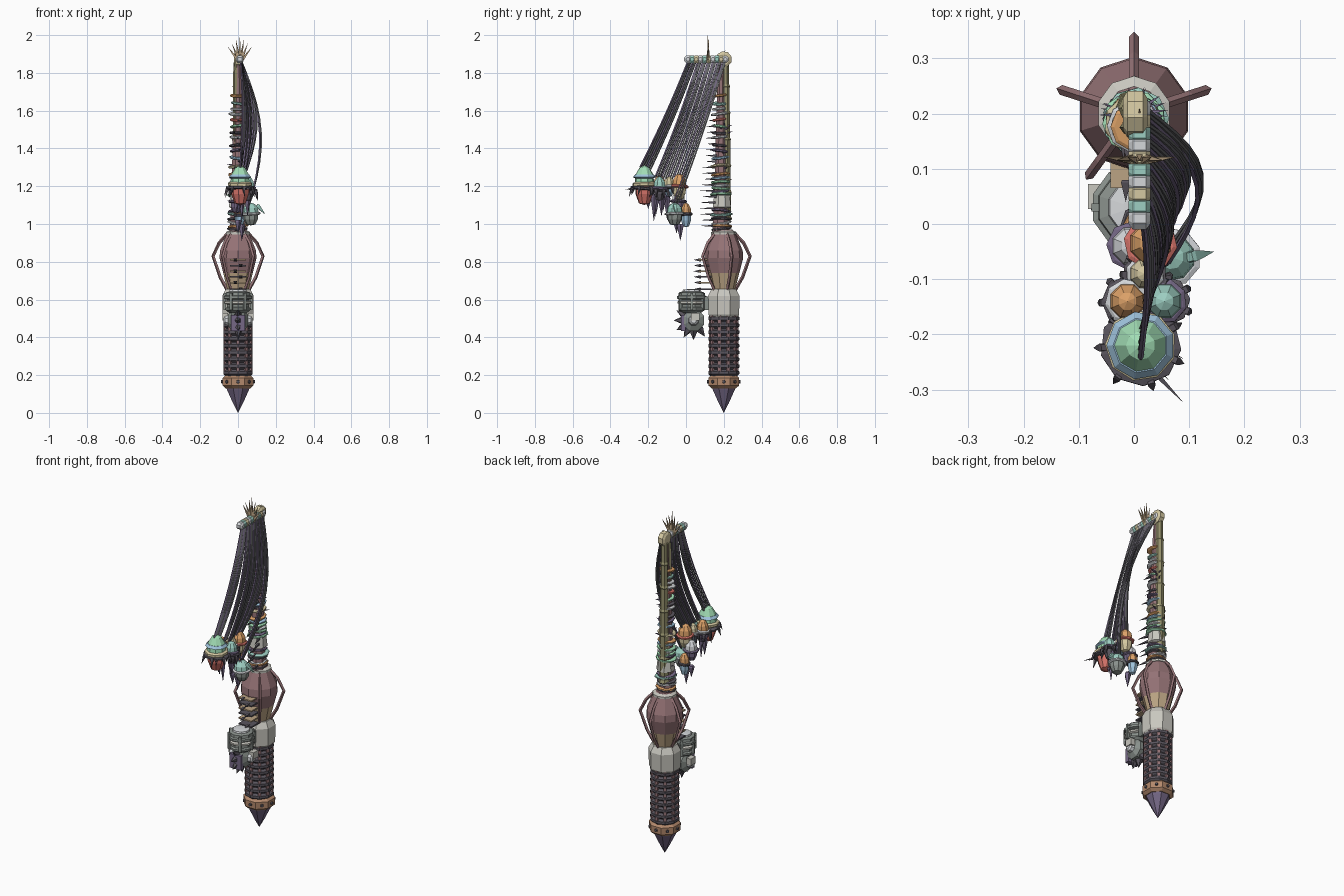
import bpy, bmesh, math, random
from mathutils import Vector, Matrix

if "Cube" in bpy.data.objects:
    bpy.data.objects.remove(bpy.data.objects["Cube"])

random.seed(4)
AX = 0.2  # y of the main axis
PAL = dict(dark=(.10, .09, .11), mauve=(.30, .17, .18), copper=(.45, .25, .15), bone=(.58, .57, .52),
           tan=(.50, .37, .23), olive=(.30, .28, .15), steel=(.25, .28, .26), violet=(.18, .14, .24),
           green=(.36, .72, .46), teal=(.34, .62, .54), orange=(.72, .36, .14), red=(.65, .17, .14),
           blue=(.35, .55, .72), pale=(.66, .68, .70), sand=(.66, .58, .36), cord=(.13, .13, .14))


def mat(c):
    m = bpy.data.materials.get(c)
    if not m:
        m = bpy.data.materials.new(c)
        m.diffuse_color = (*PAL[c], 1)
        m.use_nodes = True
        m.node_tree.nodes["Principled BSDF"].inputs["Base Color"].default_value = m.diffuse_color
    return m


def finish(name, bm, col):
    bmesh.ops.recalc_face_normals(bm, faces=bm.faces)
    me = bpy.data.meshes.new(name)
    bm.to_mesh(me)
    bm.free()
    me.materials.append(mat(col))
    ob = bpy.data.objects.new(name, me)
    bpy.context.collection.objects.link(ob)
    return ob


def aim(d):
    return Vector(d).to_track_quat('Z', 'Y').to_matrix().to_4x4()


def lathe(name, prof, loc, col, n=8, d=None):
    """Revolve (radius, height) pairs round an axis through loc."""
    bm = bmesh.new()
    M = Matrix.Translation(loc) @ (aim(d) if d else Matrix())
    rings = []
    for r, h in prof:
        if r < 1e-4:
            rings.append([bm.verts.new(M @ Vector((0, 0, h)))])
        else:
            rings.append([bm.verts.new(M @ Vector((r * math.cos(a), r * math.sin(a), h)))
                          for a in ((i + .5) * math.tau / n for i in range(n))])
    for a, b in zip(rings, rings[1:]):
        for i in range(n):
            f = [a[i % len(a)], a[(i + 1) % len(a)], b[(i + 1) % len(b)], b[i % len(b)]]
            f = list(dict.fromkeys(f))
            if len(f) > 2:
                bm.faces.new(f)
    for r in (rings[0], rings[-1]):
        if len(r) > 2:
            bm.faces.new(r)
    return finish(name, bm, col)


def spike(name, loc, d, r, col, n=4):
    L = Vector(d).length
    return lathe(name, [(r * .8, 0), (r, L * .12), (r * .6, L * .5), (0, L)], loc, col, n, d)


def ring(name, loc, R, h, col, n=9, tilt=.15):
    d = (random.uniform(-tilt, tilt), random.uniform(-tilt, tilt), 1)
    return lathe(name, [(R * .85, -h), (R, -h * .5), (R, h * .5), (R * .85, h)], loc, col, n, d)


def box(name, loc, size, col, rot=0):
    bm = bmesh.new()
    bmesh.ops.create_cube(bm, size=1, matrix=Matrix.Translation(loc) @ Matrix.Rotation(rot, 4, 'Z')
                          @ Matrix.Diagonal((*size, 1)))
    return finish(name, bm, col)


def tube(name, pts, r, col, res=0):
    cu = bpy.data.curves.new(name, 'CURVE')
    cu.dimensions, cu.bevel_depth, cu.bevel_resolution = '3D', r, res
    cu.use_fill_caps = True
    s = cu.splines.new('POLY')
    s.points.add(len(pts) - 1)
    for p, q in zip(s.points, pts):
        p.co = (*q, 1)
        s.use_smooth = False
    cu.materials.append(mat(col))
    ob = bpy.data.objects.new(name, cu)
    bpy.context.collection.objects.link(ob)


# Foot spike, collar with rivets, ribbed grip
base = (0, AX, 0)
lathe("foot_spike", [(0, 0), (.028, .05), (.062, .12), (.07, .14)], base, "violet")
lathe("collar", [(.07, .13), (.088, .145), (.088, .185), (.07, .2)], base, "copper")
for i in range(8):
    a = i * math.tau / 8
    d = (math.cos(a), math.sin(a), 0)
    lathe("rivet", [(.01, 0), (.008, .012)], (.077 * d[0], AX + .077 * d[1], .165), "dark", 6, d)
grip = []
for i in range(9):
    z = .195 + i * .036
    grip += [(.07, z), (.082, z + .01), (.082, z + .024), (.07, z + .034)]
lathe("grip", grip, base, "dark", 10)
for i in range(10):
    a = (i + .5) * math.tau / 10
    box("grip_strip", (.073 * math.cos(a), AX + .073 * math.sin(a), .36), (.012, .018, .31), "mauve", a)

# Bone coupling and bulb body
lathe("coupling", [(.075, .5), (.088, .52), (.09, .62), (.07, .655)], base, "bone")
lathe("bulb_lower", [(.058, .645), (.082, .74)], base, "tan", 10)
lathe("bulb_upper", [(.082, .74), (.103, .82), (.1, .86), (.062, .95), (.045, .97)], base, "mauve", 10)
lathe("bulb_rim", [(.05, .94), (.068, .945), (.068, .957), (.05, .965)], base, "bone", 10)
for i in range(5):
    a = math.pi / 2 + i * math.tau / 5
    P = [(.058, .95), (.105, .90), (.139, .83), (.1, .72), (.06, .65)]
    tube("cage_strut", [(r * math.cos(a), AX + r * math.sin(a), z) for r, z in P], .009, "mauve")

# Shaft: core plus olive cane at the back
lathe("shaft_core", [(.05, .95), (.042, 1.05), (.034, 1.3), (.026, 1.6), (.012, 1.88)], (0, AX - .015, 0), "mauve")
cane = []
for i in range(6):
    z, r = 1.02 + i * .14, .031 - i * .002
    cane += [(r, z), (r + .004, z + .008), (r - .002, z + .02), (r - .002, z + .135)]
lathe("shaft_cane", cane, (-.004, AX + .01, 0), "olive", 7)
lathe("cane_splint", [(.008, 1.25), (.014, 1.3), (.012, 1.8), (.004, 1.88)], (-.014, AX - .025, 0), "olive", 5)
lathe("shaft_bone", [(.03, 1.08), (.052, 1.09), (.045, 1.15), (.03, 1.16)], (0, AX - .01, 0), "bone")

# Coloured wraps up the shaft
cols = ["orange", "teal", "dark", "pale", "violet", "sand", "dark", "red", "green", "blue"]
z = .975
while z < 1.68:
    if not 1.09 < z < 1.15:
        t = (z - .97) / .7
        ring("shaft_wrap", (random.uniform(-.004, .004), AX - .012 - .012 * t, z),
             .058 - .018 * t + random.uniform(-.004, .006), .007, random.choice(cols))
    z += random.uniform(.014, .026) if z < 1.25 else random.uniform(.02, .045)

# Teeth along the front of bulb and shaft
for i, z in enumerate([.655, .69, .72, .75, .78, .81]):
    box("bulb_tooth", (0, .1, z), (.085, .07, .008), ["dark", "tan"][i % 2])
    spike("bulb_tooth_tip", (.015 * (-1) ** i, .08, z), (0, -.04, 0), .012, "dark")
for i in range(19):
    z = .99 + i * .031
    t = i / 18
    spike("shaft_thorn", (random.uniform(-.025, .025), AX - .03, z),
          (random.uniform(-.03, .03), -.105 + .05 * t + random.uniform(-.01, .01), 0), .009, "dark")
for i in range(14):
    a = random.uniform(-.6, 3.7)
    spike("side_thorn", (0, AX, random.uniform(1, 1.6)), (.062 * math.cos(a), .05 * math.sin(a), .01), .009, "violet")

# Reel on the front of the coupling
rc = (0, .03, 0)
lathe("reel_drum", [(.05, .53), (.07, .545), (.07, .555), (.06, .56), (.06, .6), (.078, .605),
                    (.078, .618), (.068, .622), (.066, .638), (.04, .645)], rc, "steel", 10)
lathe("reel_cap", [(.05, .636), (.046, .652), (.02, .655)], rc, "pale", 10)
ring("reel_band", (0, .03, .585), .074, .01, "bone", 10, 0)
for i in range(6):
    a = i * math.tau / 6
    box("reel_post", (.07 * math.cos(a), .03 + .07 * math.sin(a), .59), (.014, .014, .09), "steel", a)
box("reel_mount", (0, .1, .58), (.07, .1, .07), "steel")
lathe("reel_hub", [(.025, -.055), (.06, -.035), (.06, .035), (.025, .055)], (0, .04, .49), "steel", 8, (1, 0, 0))
for s in (-1, 1):
    lathe("reel_axle", [(.03, 0), (.025, .02), (.015, .028)], (.05 * s, .04, .49), "pale", 8, (s, 0, 0))
    box("reel_bracket", (.068 * s, .05, .51), (.03, .045, .04), "bone")
box("reel_face", (0, -.015, .475), (.075, .025, .085), "violet")
for a in (150, 180, 210, 240, 270, 305):
    d = Vector((0, math.cos(math.radians(a)), math.sin(math.radians(a))))
    spike("reel_spike", Vector((0, .04, .49)) + d * .05, d * .055, .022, "dark", 5)

# Top arm with beads, end disc and fan of spikes
box("top_arm", (.008, .11, 1.872), (.018, .22, .022), "olive")
for i in range(10):
    y = .01 + i * .022
    lathe("arm_bead", [(.01, -.02), (.022, -.012), (.022, .012), (.01, .02)], (.01, y, 1.872),
          ["pale", "teal", "sand"][i % 3], 8, (1, 0, 0))
lathe("end_disc", [(.03, -.022), (.043, -.014), (.043, .014), (.03, .022)], (.002, .2, 1.872), "sand", 9, (1, 0, 0))
for i in range(7):
    x = (i - 3) / 3
    spike("crest_spike", (.01 + .01 * x, .115 + .006 * (i % 2), 1.865),
          (.055 * x, .006 * (-1) ** i, .135 - .06 * abs(x)), .009, "tan")
spike("rear_crest", (.01, .16, 1.87), (0, .05, .05), .012, "tan")


# Pendants: stacked two-tone charms with a skirt and hanging spikes
def pendant(loc, R, H, top, mid, low, n=8, skirt=True):
    lathe("charm_top", [(R * .8, 0), (R * .72, H * .25), (R * .4, H * .42), (0, H * .48)], loc, top, n)
    lathe("charm_bottom", [(0, -H * .52), (R * .45, -H * .48), (R * .72, -H * .25), (R * .75, 0)], loc, low, n)
    ring("charm_band", loc, R * .98, H * .06, mid, n, .1)
    if skirt:
        ring("charm_skirt", Vector(loc) - Vector((0, 0, H * .1)), R * 1.12, H * .04, "dark", n, .1)
        for i in range(7):
            a = i * math.tau / 7 + .5
            spike("charm_spike", Vector(loc) + Vector((R * math.cos(a), R * math.sin(a), -H * .05)),
                  (R * .3 * math.cos(a), R * .3 * math.sin(a), -random.uniform(.03, .07)), .01, "dark")


pendant((.012, -.22, 1.21), .066, .21, "green", "sand", "red", 9)
lathe("charm_collar", [(.045, 0), (.062, .008), (.05, .022)], (.012, -.22, 1.24), "blue", 9)
pendant((-.012, -.14, 1.2), .042, .13, "orange", "pale", "violet")
pendant((.055, -.14, 1.19), .042, .13, "teal", "violet", "dark")
pendant((.02, -.09, 1.2), .036, .11, "sand", "pale", "blue")
pendant((.03, -.035, 1.2), .05, .14, "orange", "red", "sand", 8, False)
pendant((-.005, -.04, 1.12), .046, .12, "pale", "violet", "violet", 8, False)
pendant((.068, -.06, 1.055), .055, .12, "teal", "pale", "steel", 9, False)
pendant((.01, .0, 1.05), .036, .13, "orange", "dark", "blue", 7, False)
spike("side_spike", (.1, -.06, 1.1), (.045, .01, -.05), .014, "teal")
for x, y, z, L in [(.01, -.2, 1.14, .06), (-.01, -.16, 1.14, .1), (.05, -.13, 1.14, .1), (.02, -.1, 1.15, .13),
                   (.0, -.05, 1.02, .07), (.02, -.03, 1.0, .09), (.05, -.12, 1.16, .09), (.02, -.17, 1.16, .15)]:
    spike("hanging_spike", (x, y, z), (0, 0, -L), .018, "violet", 5)
for i in range(8):
    spike("fringe_spike", (.01, -.24 + .01 * i, 1.2), (random.uniform(-.09, .09), -.085 + .01 * i, -.02), .009, "dark")

# Bowed cords from the arm to the pendants
ends = [(.012, -.23, 1.3), (.014, -.2, 1.29), (.02, -.15, 1.25), (.03, -.12, 1.24), (.02, -.085, 1.24),
        (.03, -.05, 1.25), (.035, -.025, 1.25), (.06, -.06, 1.1)]
for k, e in enumerate(ends):
    y0, bow = .015 + k * .026, .01 + .0095 * k
    for j in range(3):
        pts = []
        for i in range(11):
            t = i / 10
            s = math.sin(math.pi * t)
            p = Vector((.015, y0 + .007 * j, 1.87)).lerp(Vector(e) + Vector((0, .012 * (j - 1), 0)), t)
            pts.append(p + Vector((s * (bow + .004 * j), .008 * s, 0)))
        tube("cord", pts, .0052, "cord" if j else "violet")
